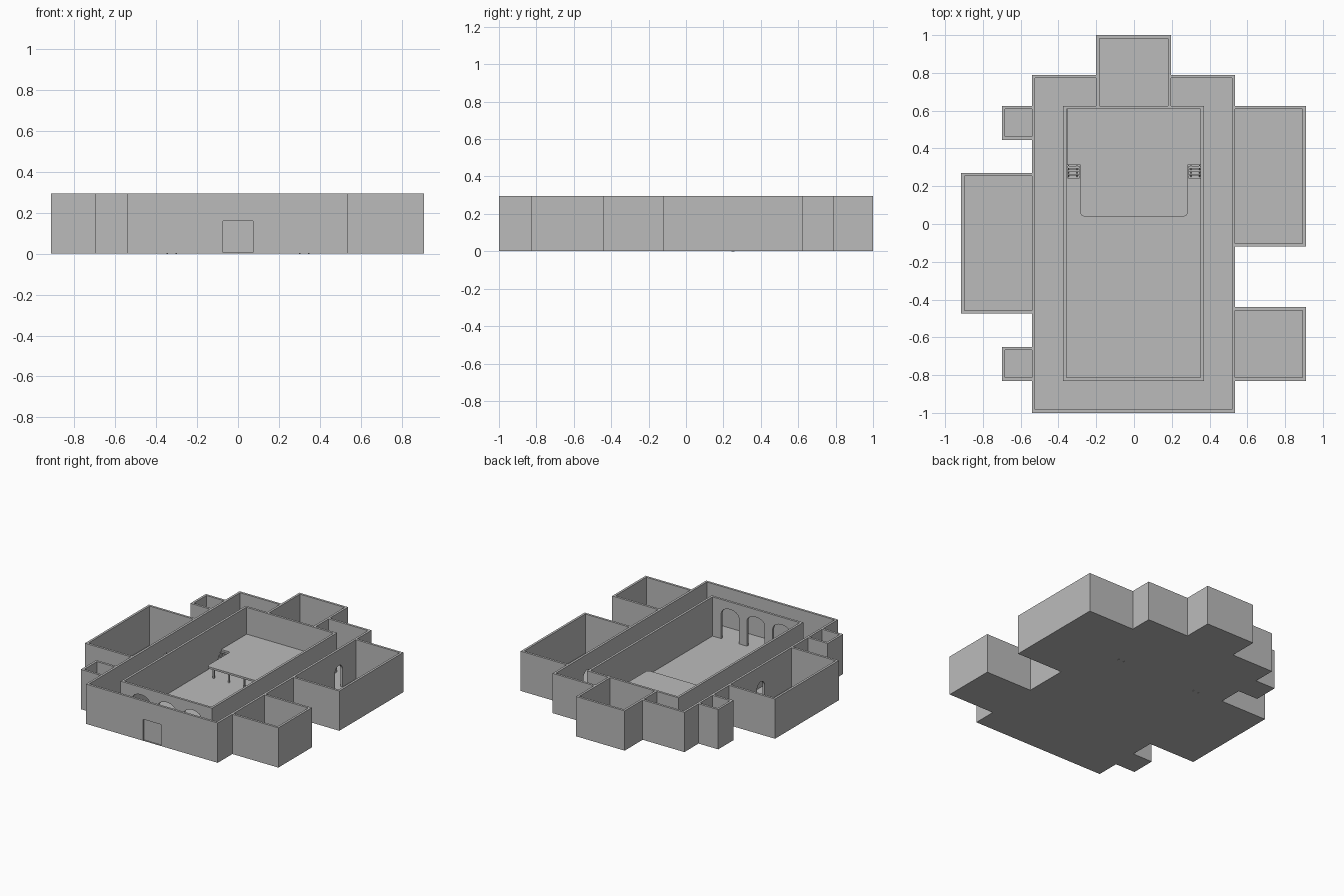
import bpy, bmesh, math
from mathutils import Vector

if "Cube" in bpy.data.objects:
    bpy.data.objects.remove(bpy.data.objects["Cube"])

H = 0.295      # wall height
T = 0.017      # wall thickness
FLOOR = 0.006  # top of the floor slab

grey = bpy.data.materials.new("plaster_grey")
grey.diffuse_color = (0.5, 0.5, 0.5, 1)
grey.use_nodes = True
grey.node_tree.nodes["Principled BSDF"].inputs["Base Color"].default_value = grey.diffuse_color


def prism(name, pts, depth):
    """Extrude a closed planar outline along a vector."""
    bm = bmesh.new()
    face = bm.faces.new([bm.verts.new(p) for p in pts])
    ext = bmesh.ops.extrude_face_region(bm, geom=[face], use_keep_orig=True)
    verts = [g for g in ext["geom"] if isinstance(g, bmesh.types.BMVert)]
    bmesh.ops.translate(bm, verts=verts, vec=Vector(depth))
    bmesh.ops.recalc_face_normals(bm, faces=bm.faces)
    me = bpy.data.meshes.new(name)
    bm.to_mesh(me)
    bm.free()
    me.materials.append(grey)
    ob = bpy.data.objects.new(name, me)
    bpy.context.collection.objects.link(ob)
    return ob


def box(name, x0, x1, y0, y1, z0, z1):
    return prism(name, [(x0, y0, z0), (x1, y0, z0), (x1, y1, z0), (x0, y1, z0)],
                 (0, 0, z1 - z0))


def wall(name, axis, a, b, at, openings=()):
    """Wall from a to b along an axis; openings are (centre, width, height, arch rise)."""
    out = [(a, 0.003)]
    for c, w, h, rise in openings:
        out.append((c - w / 2, 0.003))
        if rise:
            for i in range(17):
                t = math.pi * (1 - i / 16)
                out.append((c + w / 2 * math.cos(t), h - rise + rise * math.sin(t)))
        else:
            out += [(c - w / 2, h), (c + w / 2, h)]
        out.append((c + w / 2, 0.003))
    out += [(b, 0.003), (b, H), (a, H)]
    if axis == "x":
        return prism(name, [(s, at, z) for s, z in out], (0, T, 0))
    return prism(name, [(at, s, z) for s, z in out], (T, 0, 0))


# Main block outer walls
L, R, B, F = -0.54, 0.535, 0.79, -1.0
wall("front_wall", "x", L, R, F, [(0.0, 0.145, 0.16, 0)])
box("front_door", -0.073, 0.073, F + 0.008, F + T - 0.002, 0.003, 0.16)
wall("left_outer_wall", "y", F + T, B, L, [(-0.10, 0.09, 0.18, 0.045)])
wall("right_outer_wall", "y", F + T, B, R - T, [(0.41, 0.09, 0.18, 0.045)])
wall("back_left_wall", "x", L + T, -0.2, B - T)
wall("back_right_wall", "x", 0.197, R - T, B - T)

# Central hall with three arched doorways
HL, HR, HF, HB = -0.375, 0.37, -0.83, 0.625
wall("hall_front_wall", "x", HL, HR, HF,
     [(c, 0.145, 0.24, 0.05) for c in (-0.21, 0, 0.21)])
wall("hall_back_wall", "x", HL, HR, HB - T)
wall("hall_left_wall", "y", HF + T, HB - T, HL)
wall("hall_right_wall", "y", HF + T, HB - T, HR - T)

# Back room
wall("back_room_left_wall", "y", HB, 1 - T, -0.2)
wall("back_room_right_wall", "y", HB, 1 - T, 0.197 - T)
wall("back_room_end_wall", "x", -0.2, 0.197, 1 - T)

# Side rooms: outer x, front y, back y
rooms = {"right_large_room": (0.91, -0.12, 0.625),
         "right_small_room": (0.91, -0.83, -0.44),
         "left_large_room": (-0.915, -0.475, 0.27),
         "left_back_closet": (-0.70, 0.445, 0.625),
         "left_front_closet": (-0.70, -0.83, -0.65)}
floors = [("main_floor", L, R, F, B), ("back_room_floor", -0.2, 0.197, B, 1)]
for name, (xo, y0, y1) in rooms.items():
    x0, x1 = (R, xo) if xo > 0 else (xo, L)
    wall(name + "_front_wall", "x", x0, x1, y0)
    wall(name + "_back_wall", "x", x0, x1, y1 - T)
    wall(name + "_side_wall", "y", y0 + T, y1 - T, xo - T if xo > 0 else xo)
    floors.append((name + "_floor", x0, x1, y0, y1))

# Floor slabs
for name, x0, x1, y0, y1 in floors:
    box(name, x0, x1, y0, y1, 0.002, FLOOR)

# Raised stage: wide at the back, narrower apron with rounded front corners
SZ, ST, r = 0.098, 0.014, 0.022
half = [(0.355, 0.608), (0.355, 0.312), (0.284, 0.312)]
for i in range(7):
    t = i / 6 * math.pi / 2
    half.append((0.284 - r + r * math.cos(t), 0.04 + r - r * math.sin(t)))
outline = [(x, y, SZ - ST) for x, y in half]
outline += [(-x, y, z) for x, y, z in reversed(outline)]
prism("stage_platform", outline, (0, 0, ST))

# Stage support posts
for y in (0.075, 0.3, 0.55):
    for x in (-0.25, -0.125, 0, 0.125, 0.25):
        box("stage_post", x - 0.005, x + 0.005, y - 0.005, y + 0.005, FLOOR, SZ - ST)

# Mirrored stage stairs: treads on two sloping stringers
for s, side in ((-1, "left"), (1, "right")):
    for i in range(4):
        y, z = 0.242 + i * 0.017, 0.02 + i * 0.02
        x0, x1 = sorted((s * 0.288, s * 0.352))
        box(side + "_stair_tread", x0, x1, y, y + 0.015, z, z + 0.006)
    for x in (0.302, 0.346):
        pts = [(0.244, 0), (0.258, 0), (0.316, 0.07), (0.316, SZ - ST), (0.302, SZ - ST),
               (0.244, 0.02)]
        prism(side + "_stair_stringer", [(s * x - 0.003, y, z) for y, z in pts],
              (0.006, 0, 0))
